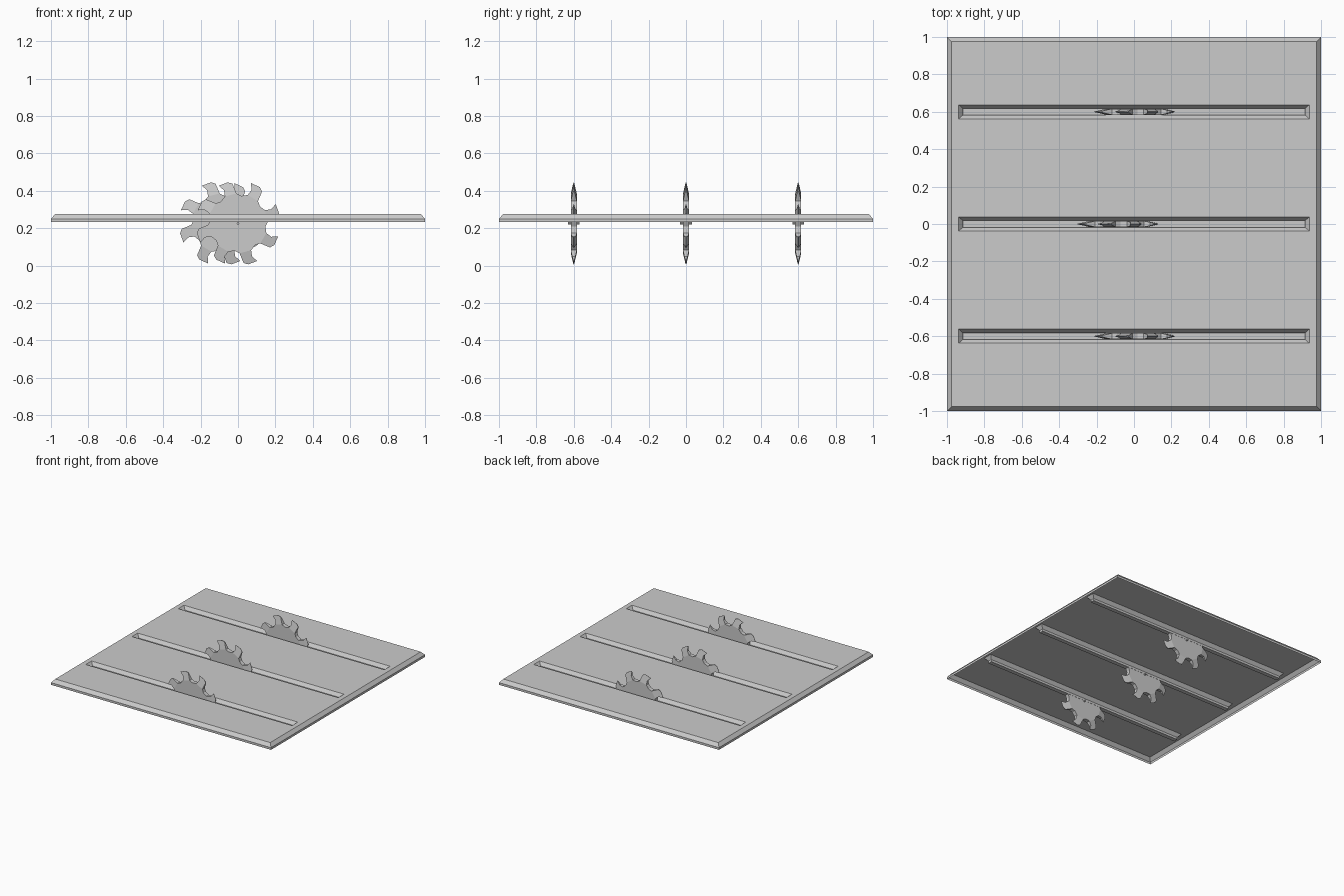
import bpy, bmesh, math

if "Cube" in bpy.data.objects:
    bpy.data.objects.remove(bpy.data.objects["Cube"])

steel = bpy.data.materials.new("grey_steel")
steel.diffuse_color = (0.6, 0.6, 0.6, 1)
steel.use_nodes = True
steel.node_tree.nodes["Principled BSDF"].inputs["Base Color"].default_value = steel.diffuse_color

ZT, ZC, ZB = 0.277, 0.25, 0.232      # plate top, chamfer foot, bottom rim
SLOT_Y = (-0.6, 0.0, 0.6)


def finish(bm, name):
    bmesh.ops.recalc_face_normals(bm, faces=bm.faces[:])
    me = bpy.data.meshes.new(name)
    bm.to_mesh(me)
    bm.free()
    me.materials.append(steel)
    ob = bpy.data.objects.new(name, me)
    bpy.context.collection.objects.link(ob)
    return ob


def rect(bm, hx, hy, z, cy=0.0):
    return [bm.verts.new((sx * hx, cy + sy * hy, z))
            for sx, sy in ((-1, -1), (1, -1), (1, 1), (-1, 1))]


def bridge(bm, lower, upper):
    for i in range(4):
        j = (i + 1) % 4
        bm.faces.new((lower[i], lower[j], upper[j], upper[i]))


# Plate: open-bottomed shell with chamfered rim and three sunken slots
bm = bmesh.new()
bottom = rect(bm, 1, 1, ZB)
middle = rect(bm, 1, 1, ZC)
top = rect(bm, 0.977, 0.977, ZT)
bridge(bm, bottom, middle)
bridge(bm, middle, top)
front, back = top[0:2], top[2:4]
left_chain, right_chain = [top[0]], [top[1]]
for cy in SLOT_Y:
    lip = rect(bm, 0.9375, 0.0375, ZT, cy)
    neck = rect(bm, 0.914, 0.0175, ZC, cy)
    floor = rect(bm, 0.914, 0.0175, ZB, cy)
    bridge(bm, neck, lip)
    bridge(bm, floor, neck)
    bm.faces.new(floor)
    # deck strip in front of this slot, then the narrow ends beside it
    bm.faces.new((left_chain[-1], right_chain[-1], lip[1], lip[0]))
    left_chain.append(lip[3])
    right_chain.append(lip[2])
    if cy == SLOT_Y[0]:
        lips = []
    lips.append(lip)
bm.faces.new((left_chain[-1], right_chain[-1], top[2], top[3]))
# side decks run along every slot end
bm.faces.new([top[3], top[0]] + [v for l in lips for v in (l[0], l[3])])
bm.faces.new([top[2], top[1]] + [v for l in lips for v in (l[1], l[2])])
finish(bm, "slotted_plate")

# Blade: flat hub disc with eight hooked teeth thinning to the tip
TOOTH = [(-34, .148), (-24, .16), (-19, .214), (-13, .226),
         (0, .226), (-4, .192), (-1, .16)]


def half_thickness(r):
    return 0.016 if r <= 0.16 else 0.016 - 0.015 * (r - 0.16) / 0.066


def blade(cx, cy, name):
    bm = bmesh.new()
    sides = []
    for s in (-1, 1):
        ring = []
        for k in range(8):
            for a, r in TOOTH:
                t = math.radians(27 + 45 * k + a)
                ring.append(bm.verts.new((cx + r * math.cos(t),
                                          cy + s * half_thickness(r),
                                          0.226 + r * math.sin(t))))
        core = []
        for k in range(8):
            p1, p2, p3, b, a, q, r = ring[k * 7:k * 7 + 7]
            core += [p1, p2, r]
            bm.faces.new((p2, p3, q, r))
            bm.faces.new((p3, b, a, q))
        bm.faces.new(core)
        sides.append(ring)
    f, g = sides
    for i in range(len(f)):
        j = (i + 1) % len(f)
        bm.faces.new((f[i], f[j], g[j], g[i]))
    finish(bm, name)


# Axle pin through each blade
def axle(cx, cy, name):
    bpy.ops.mesh.primitive_cylinder_add(vertices=8, radius=0.007, depth=0.062,
                                        location=(cx, cy, 0.226),
                                        rotation=(math.pi / 2, 0, 0))
    ob = bpy.context.object
    ob.name = name
    ob.data.materials.append(steel)


for label, cx, cy in zip(("front", "middle", "back"), (0, -0.09, 0), SLOT_Y):
    blade(cx, cy, label + "_saw_blade")
    axle(cx, cy, label + "_axle")
